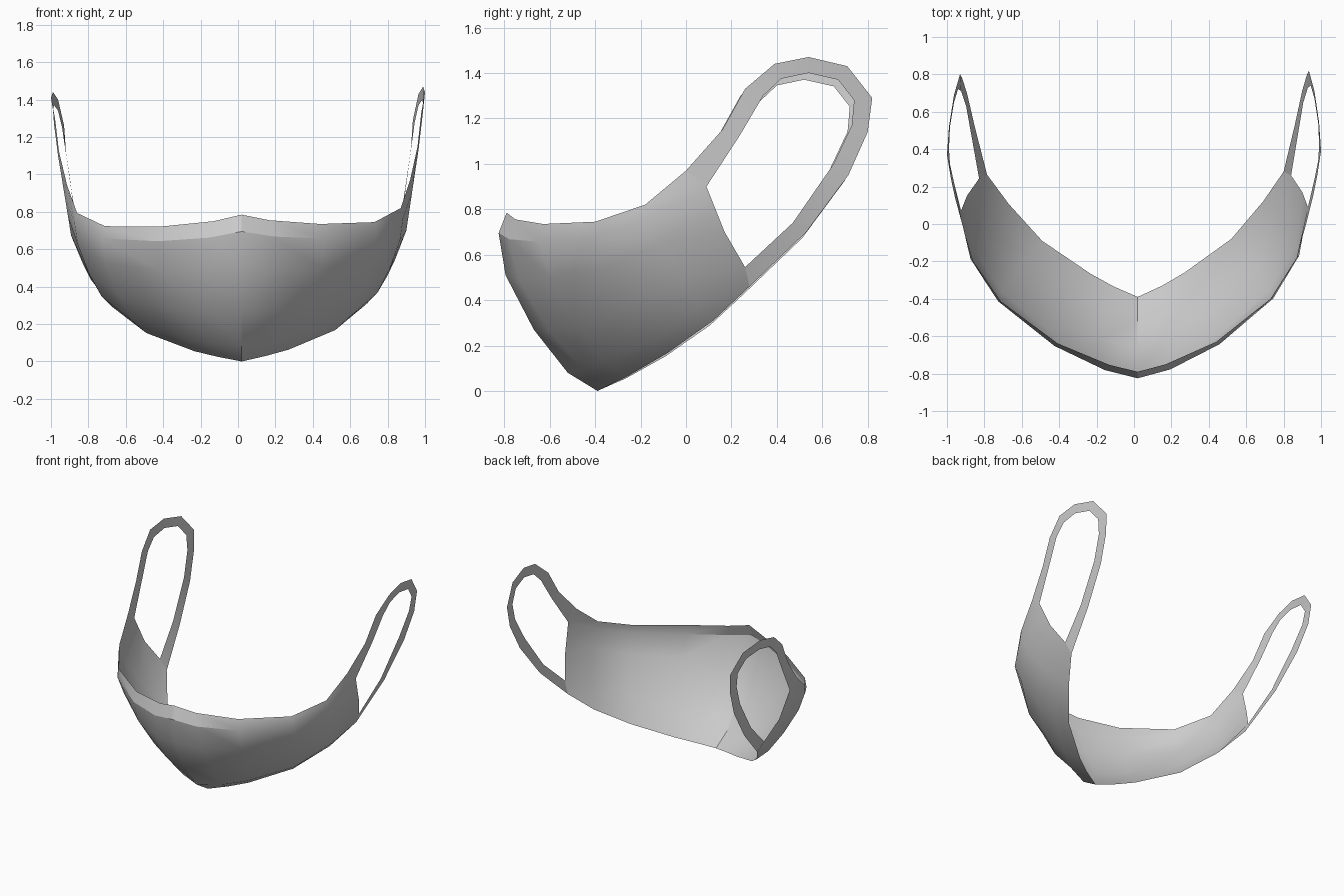
import bpy
import bmesh
from mathutils import Vector

cube = bpy.data.objects.get("Cube")
if cube:
    bpy.data.objects.remove(cube, do_unlink=True)

# Single cloth material
cloth = bpy.data.materials.new("grey cloth")
cloth.use_nodes = True
grey = (0.6, 0.6, 0.6, 1)
cloth.diffuse_color = grey
cloth.node_tree.nodes["Principled BSDF"].inputs["Base Color"].default_value = grey


def other_side(p):
    """Mirror a point to the right side, which hangs slightly lower."""
    x, y, z = p
    return Vector((0.04 * (1 - x * x) - x, y - 0.02 * x, z - 0.03 * x))


def make_sheet(name, columns):
    """Join neighbouring columns of points into a smooth sheet of quads."""
    bm = bmesh.new()
    grid = [[bm.verts.new(p) for p in column] for column in columns]
    for a, b in zip(grid, grid[1:]):
        for i in range(len(a) - 1):
            bm.faces.new((a[i], a[i + 1], b[i + 1], b[i]))
    mesh = bpy.data.meshes.new(name)
    bm.to_mesh(mesh)
    bm.free()
    mesh.materials.append(cloth)
    obj = bpy.data.objects.new(name, mesh)
    bpy.context.collection.objects.link(obj)
    bpy.ops.object.select_all(action="DESELECT")
    obj.select_set(True)
    bpy.context.view_layer.objects.active = obj
    bpy.ops.object.shade_smooth_by_angle(angle=0.5)
    return obj


# Ear loop: outer and inner edge, from the upper root round to the lower root
outer = [Vector(p) for p in (
    (.92, 0, .97), (.96, .16, 1.15), (.98, .26, 1.33), (1, .39, 1.44),
    (.99, .54, 1.47), (.965, .71, 1.43), (.935, .82, 1.29), (.925, .8, 1.14),
    (.9, .715, .95), (.86, .53, .7), (.8, .28, .46))]
inner = [Vector(p) for p in (
    (.93, .09, .9), (.965, .24, 1.13), (.985, .34, 1.3), (.99, .42, 1.375),
    (.985, .54, 1.4), (.965, .67, 1.37), (.945, .74, 1.28), (.93, .73, 1.17),
    (.905, .65, 1), (.875, .47, .74), (.84, .26, .545))]

# Body: top and bottom edge of each column, from the centre fold to the cheek
top = [Vector(p) for p in (
    (.02, -.79, .785), (.17, -.75, .755), (.44, -.63, .735),
    (.73, -.4, .745), (.87, -.18, .82))]
bottom = [Vector(p) for p in (
    (.02, -.39, 0), (.15, -.33, .03), (.27, -.26, .063),
    (.52, -.08, .168), (.69, .12, .31))]
fullness = (1, 1, .8, .6, .45)
bulge = ((0, 0), (.073, .072), (.276, .129), (.583, .127), (.852, .08), (1, 0))

half = []
for i, (t, b, full) in enumerate(zip(top, bottom, fullness)):
    chord = b - t
    if i == 0:
        along = Vector((1, 0, 0))
    else:
        j = min(i + 1, len(top) - 1)
        along = (top[j] + bottom[j]) - (top[i - 1] + bottom[i - 1])
    out = along.cross(-chord).normalized()
    half.append([t + chord * s + out * h * full for s, h in bulge])

# Cheek end, where the loop is rooted
cheek = Vector((.9, .17, .7))
half.append([outer[0], inner[0], (inner[0] + cheek) / 2, cheek, inner[-1], outer[-1]])

mirrored = [[other_side(p) for p in column] for column in half[:0:-1]]
make_sheet("mask_body", mirrored + half)
make_sheet("left_ear_loop", list(zip(inner, outer)))
make_sheet("right_ear_loop",
           [(other_side(o), other_side(i)) for o, i in zip(outer, inner)])
